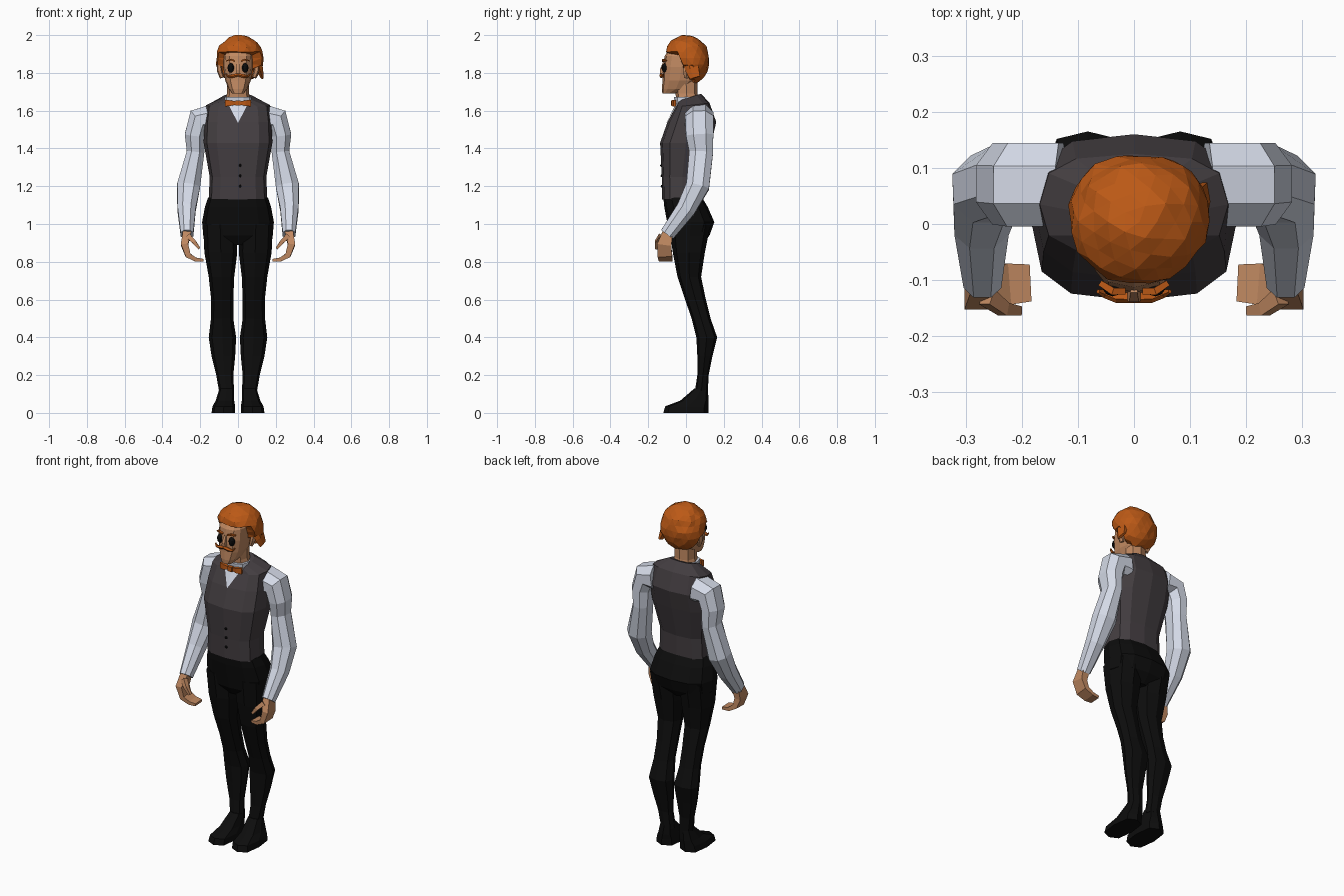
import bpy, bmesh, math, random
from mathutils import Vector
from mathutils.bvhtree import BVHTree

cube = bpy.data.objects.get("Cube")
if cube:
    bpy.data.objects.remove(cube)
random.seed(4)


def material(name, rgb):
    m = bpy.data.materials.new(name)
    m.use_nodes = True
    m.diffuse_color = (*rgb, 1)
    m.node_tree.nodes["Principled BSDF"].inputs["Base Color"].default_value = (*rgb, 1)
    return m


SKIN = material("skin", (0.53, 0.25, 0.12))
HAIR = material("ginger", (0.5, 0.1, 0.008))
SHIRT = material("shirt white", (0.66, 0.7, 0.8))
VEST = material("vest grey", (0.056, 0.047, 0.052))
BLACK = material("black cloth", (0.004, 0.004, 0.004))


def finish(name, bm, mat, mirror=False):
    bmesh.ops.recalc_face_normals(bm, faces=bm.faces)
    mesh = bpy.data.meshes.new(name)
    bm.to_mesh(mesh)
    mesh.materials.append(mat)
    obj = bpy.data.objects.new(name, mesh)
    bpy.context.collection.objects.link(obj)
    if mirror:
        obj.modifiers.new("Mirror", 'MIRROR').use_axis[0] = True
    return bm


def skin_rings(name, rings, mat, mirror):
    """Bridge point rings into a capped, faceted body."""
    bm = bmesh.new()
    loops = [[bm.verts.new(p) for p in ring] for ring in rings]
    n = len(loops[0])
    for a, b in zip(loops, loops[1:]):
        for i in range(n):
            j = (i + 1) % n
            bm.faces.new((a[i], a[j], b[j], b[i]))
    bm.faces.new(loops[0])
    bm.faces.new(loops[-1])
    return finish(name, bm, mat, mirror)


def rounded(a, power):
    c, s = math.cos(a), math.sin(a)
    return (math.copysign(abs(c) ** power, c), math.copysign(abs(s) ** power, s))


def loft(name, rows, mat, n=8, power=0.8, mirror=False):
    """Rows: z, x low, x high, y front, y back, optional rise toward the back."""
    rings = []
    for z, x0, x1, y0, y1, *tilt in rows:
        ring = []
        for i in range(n):
            c, s = rounded(2 * math.pi * i / n, power)
            ring.append(((x0 + x1) / 2 + c * (x1 - x0) / 2,
                         (y0 + y1) / 2 + s * (y1 - y0) / 2,
                         z + s * (tilt[0] if tilt else 0)))
        rings.append(ring)
    return skin_rings(name, rings, mat, mirror)


def centred(rows):
    return [(z, -w, w, *rest) for z, w, *rest in rows]


def tube(name, path, mat, n=6, mirror=True):
    """Path: x, y, z, radius along depth, radius across."""
    pts = [Vector(p[:3]) for p in path]
    rings = []
    for i, p in enumerate(pts):
        t = (pts[min(i + 1, len(pts) - 1)] - pts[max(i - 1, 0)]).normalized()
        u = Vector((0, 1, 0))
        u = (u - t * u.dot(t)).normalized()
        v = t.cross(u)
        ring = []
        for k in range(n):
            c, s = rounded(2 * math.pi * (k + 0.5) / n, 0.9)
            ring.append(p + u * c * path[i][3] + v * s * path[i][4])
        rings.append(ring)
    return skin_rings(name, rings, mat, mirror)


# Trousers and shoes
loft("trouser_seat", centred([
    (1.14, .158, -.12, .085), (1.09, .175, -.115, .115), (1.01, .19, -.10, .15),
    (.94, .184, -.085, .125), (.89, .11, -.05, .08)]), BLACK, 12)
loft("trouser_leg", [
    (1.0, .004, .185, -.09, .13), (.85, .004, .178, -.07, .10),
    (.72, .02, .155, -.045, .08), (.6, .025, .142, -.005, .105),
    (.5, .025, .143, .03, .13), (.4, .01, .155, .055, .165),
    (.3, .015, .14, .06, .14), (.2, .025, .115, .06, .12),
    (.1, .02, .098, .045, .115)], BLACK, mirror=True)
loft("shoe", [
    (.13, .022, .098, .045, .115), (.065, .02, .118, -.03, .12),
    (.035, .015, .135, -.11, .12), (0, .015, .14, -.12, .12)],
    BLACK, power=0.65, mirror=True)

# Vest
torso = loft("vest", centred([
    (1.13, .155, -.126, .088), (1.25, .15, -.128, .09), (1.43, .182, -.137, .135),
    (1.54, .178, -.098, .16), (1.63, .168, -.055, .125, .01),
    (1.67, .078, -.045, .08, .02)]), VEST, 12, 0.7)
surface = BVHTree.FromBMesh(torso)


def chest(x, z, lift=0.004):
    hit = surface.ray_cast(Vector((x, -1, z)), Vector((0, 1, 0)))[0]
    return Vector((x, (hit.y if hit else -.045) - lift, z))


# Shirt front seen in the vest opening
bm = bmesh.new()
left, top, right, tip = [bm.verts.new(chest(x, z)) for x, z in
                         ((-.055, 1.64), (0, 1.64), (.055, 1.64), (0, 1.535))]
bm.faces.new((left, tip, top))
bm.faces.new((top, tip, right))
finish("shirt_front", bm, SHIRT)
loft("collar", centred([(1.625, .075, -.06, .05), (1.672, .072, -.066, .05)]), SHIRT, 10)

# Vest buttons
for k in range(3):
    bm = bmesh.new()
    bmesh.ops.create_uvsphere(bm, u_segments=6, v_segments=4, radius=.008)
    bmesh.ops.translate(bm, verts=bm.verts, vec=chest(.012, 1.2 + k * .055, 0))
    finish("vest_button_%d" % (k + 1), bm, BLACK)

# Bow tie
tube("bow_tie_wing", [(.008, -.066, 1.64, .009, .011), (.04, -.068, 1.64, .012, .02),
                      (.068, -.06, 1.64, .01, .024)], HAIR, 4)
tube("bow_tie_knot", [(-.014, -.07, 1.64, .014, .019), (.014, -.07, 1.64, .014, .019)],
     HAIR, 4, False)

# Sleeves and hands
tube("sleeve", [
    (.13, .07, 1.56, .08, .08), (.205, .07, 1.55, .08, .072),
    (.228, .072, 1.47, .078, .058), (.225, .08, 1.38, .068, .05),
    (.262, .062, 1.2, .066, .066), (.272, 0, 1.08, .055, .052),
    (.27, -.1, .945, .042, .036)], SHIRT, 8)
tube("hand", [
    (.27, -.095, .96, .035, .03), (.283, -.115, .89, .052, .026),
    (.265, -.112, .835, .052, .02), (.225, -.107, .812, .05, .014),
    (.185, -.105, .808, .045, .01)], SKIN, 4)
tube("thumb", [
    (.262, -.13, .935, .02, .018), (.232, -.152, .905, .016, .014),
    (.205, -.155, .87, .011, .009)], SKIN, 4)

# Neck, head, ears and nose
loft("neck", centred([(1.63, .075, -.05, .075), (1.69, .058, -.055, .06),
                      (1.78, .058, -.06, .06)]), SKIN)
loft("head", centred([
    (1.69, .03, -.125, -.06), (1.715, .05, -.128, .02), (1.76, .068, -.124, .055),
    (1.83, .078, -.122, .075), (1.89, .076, -.113, .075), (1.93, .055, -.085, .05)]),
    SKIN, 12, 0.75)
tube("ear", [(.085, .0, 1.775, .012, .012), (.097, .005, 1.81, .022, .014),
             (.1, .008, 1.845, .018, .012)], SKIN)
tube("nose", [(0, -.118, 1.855, .006, .008), (0, -.13, 1.815, .012, .012),
              (0, -.128, 1.798, .012, .016)], SKIN, 4, False)

# Eyes, brows and moustache
bm = bmesh.new()
bmesh.ops.create_uvsphere(bm, u_segments=10, v_segments=8, radius=1)
bmesh.ops.scale(bm, verts=bm.verts, vec=(.018, .017, .026))
bmesh.ops.translate(bm, verts=bm.verts, vec=(.038, -.112, 1.826))
finish("eye", bm, BLACK, True)
tube("eyebrow", [(.016, -.12, 1.862, .008, .005), (.038, -.12, 1.87, .009, .006),
                 (.06, -.105, 1.864, .007, .004)], HAIR, 4)
tube("moustache", [(0, -.131, 1.79, .01, .009), (.03, -.13, 1.783, .011, .01),
                   (.052, -.123, 1.78, .009, .006), (.064, -.12, 1.795, .004, .004)],
     HAIR, 5)

# Hair: a faceted shell tucked inside the head below the hairline
bm = bmesh.new()
bmesh.ops.create_icosphere(bm, subdivisions=3, radius=1)
for v in bm.verts:
    d = v.co * random.uniform(.97, 1.04)
    z = 1.88 + d.z * (.12 if d.z > 0 else .14)
    x, y = .01 + d.x * .124, .004 + d.y * .118
    if z < 1.88 and d.y > .1:
        # Fuller locks at the nape and sides
        x, y = .01 + d.x * .132, .018 + d.y * .108
    hairline = -1 if z > 1.895 else (-.045 if z > 1.835 else .02)
    if y < hairline:
        x, y = x * .4, y * .4
    v.co = (x, y, min(z, 2.0))
finish("hair", bm, HAIR)
# Swept lock on the left side
tube("side_lock", [(.1, .02, 1.87, .035, .025), (.115, .035, 1.82, .04, .018),
                   (.128, .05, 1.775, .03, .008)], HAIR, 5, False)
